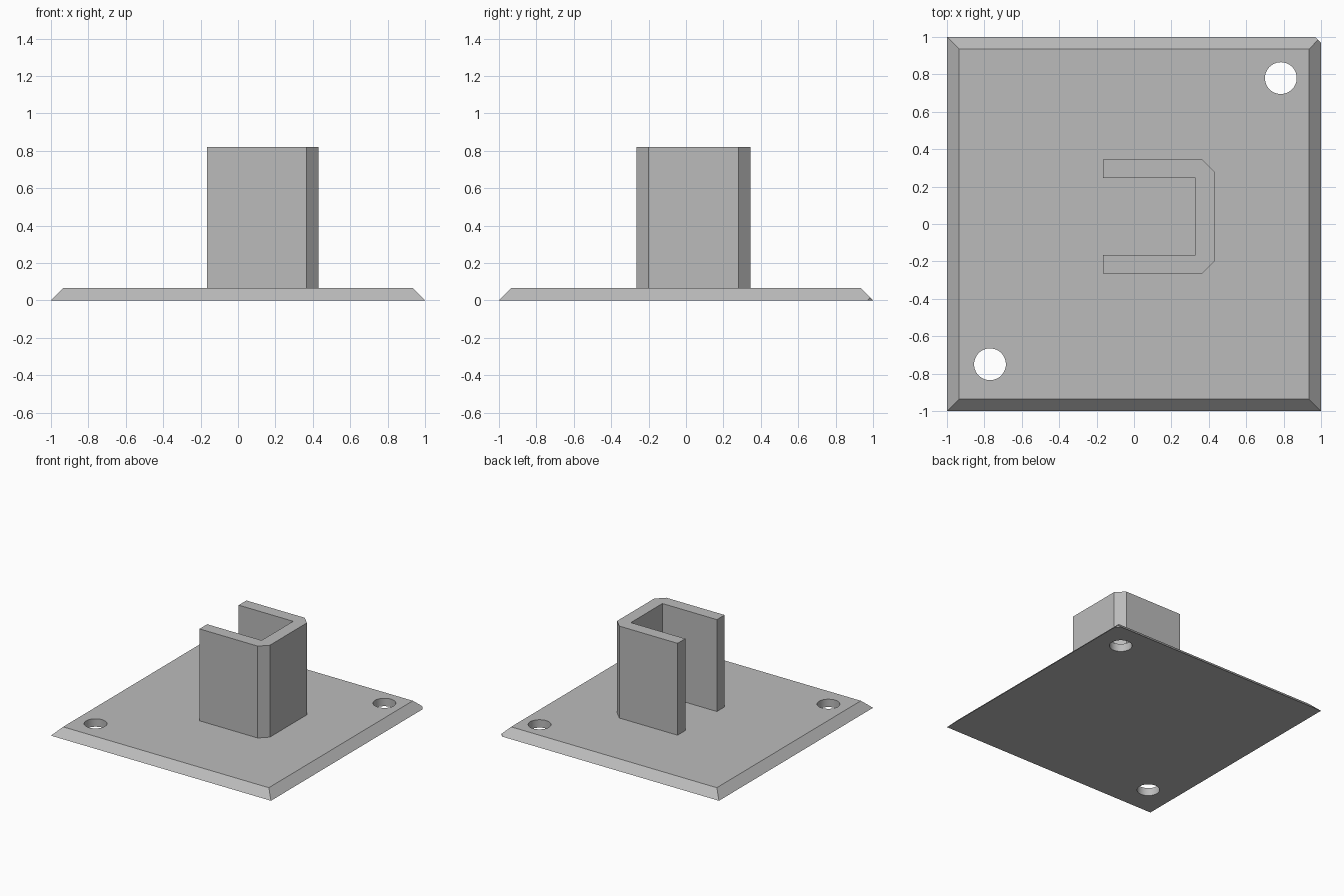
import bpy, bmesh, math
from mathutils import Vector

default_cube = bpy.data.objects.get("Cube")
if default_cube:
    bpy.data.objects.remove(default_cube, do_unlink=True)

PLATE_TOP = 0.065
POST_TOP = 0.82

grey = bpy.data.materials.new("plain_grey")
grey.use_nodes = True
colour = (0.5, 0.5, 0.5, 1)
grey.diffuse_color = colour
grey.node_tree.nodes["Principled BSDF"].inputs["Base Color"].default_value = colour


def finish(name, bm):
    bmesh.ops.recalc_face_normals(bm, faces=bm.faces)
    mesh = bpy.data.meshes.new(name)
    bm.to_mesh(mesh)
    bm.free()
    obj = bpy.data.objects.new(name, mesh)
    bpy.context.collection.objects.link(obj)
    mesh.materials.append(grey)
    return obj


def extrude_profile(name, points, bottom, top):
    bm = bmesh.new()
    face = bm.faces.new([bm.verts.new((x, y, bottom)) for x, y in points])
    result = bmesh.ops.extrude_face_region(bm, geom=[face])
    verts = [v for v in result["geom"] if isinstance(v, bmesh.types.BMVert)]
    bmesh.ops.translate(bm, verts=verts, vec=(0, 0, top - bottom))
    return finish(name, bm)


# Base plate: sloped rim, with one corner clipped
bm = bmesh.new()
bmesh.ops.create_cube(bm, size=2)
for v in bm.verts:
    if v.co.z > 0:
        v.co = Vector((v.co.x * 0.935, v.co.y * 0.935, PLATE_TOP))
    else:
        v.co.z = 0
cut = bmesh.ops.bisect_plane(bm, geom=bm.verts[:] + bm.edges[:] + bm.faces[:],
                             plane_co=(1, 0.97, 0), plane_no=(1, 1, 0), clear_outer=True)
bmesh.ops.holes_fill(bm, edges=[e for e in cut["geom_cut"] if isinstance(e, bmesh.types.BMEdge)])
plate = finish("base_plate", bm)

# Screw holes through two opposite corners
for i, (x, y) in enumerate([(0.785, 0.78), (-0.77, -0.75)]):
    bm = bmesh.new()
    bmesh.ops.create_cone(bm, cap_ends=True, segments=48, radius1=0.085, radius2=0.085, depth=0.5)
    bmesh.ops.translate(bm, verts=bm.verts, vec=(x, y, 0))
    cutter = finish(f"hole_cutter_{i + 1}", bm)
    mod = plate.modifiers.new("screw_hole", "BOOLEAN")
    mod.operation = "DIFFERENCE"
    mod.solver = "EXACT"
    mod.object = cutter
    bpy.context.view_layer.objects.active = plate
    bpy.ops.object.modifier_apply(modifier=mod.name)
    bpy.data.objects.remove(cutter, do_unlink=True)

bpy.ops.object.select_all(action="DESELECT")
plate.select_set(True)
bpy.ops.object.shade_smooth_by_angle(angle=math.radians(25))

# Upright channel, open on one side, with chamfered outer corners
x0, x1, y0, y1 = -0.165, 0.43, -0.265, 0.345
wall, chamfer = 0.1, 0.065
extrude_profile("upright_channel", [
    (x0, y0), (x1 - chamfer, y0), (x1, y0 + chamfer),
    (x1, y1 - chamfer), (x1 - chamfer, y1), (x0, y1),
    (x0, y1 - wall), (x1 - wall, y1 - wall),
    (x1 - wall, y0 + wall), (x0, y0 + wall),
], PLATE_TOP - 0.005, POST_TOP)
